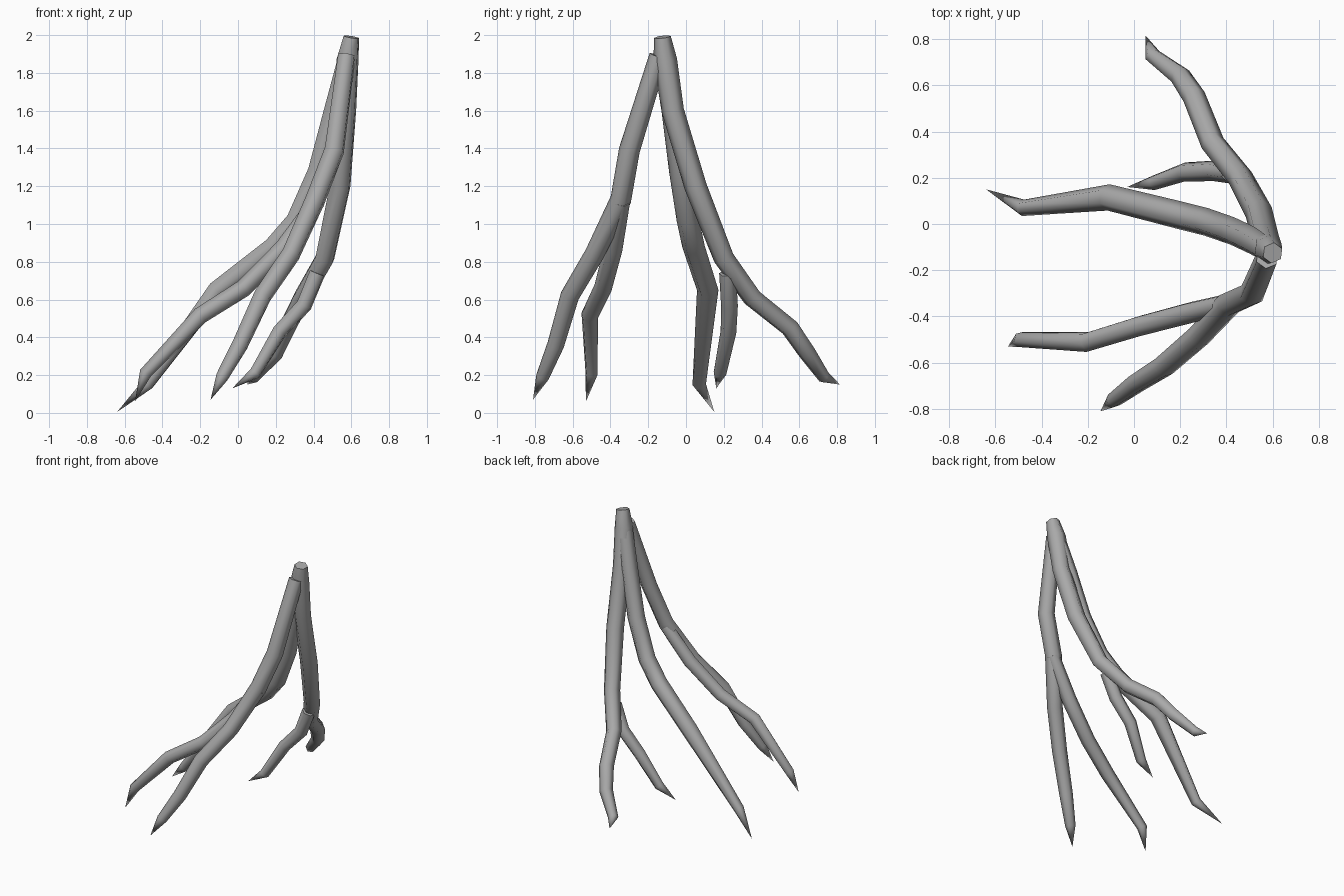
import bpy, bmesh, math
from mathutils import Vector

cube = bpy.data.objects.get("Cube")
if cube:
    bpy.data.objects.remove(cube)

SIDES = 6

bark = bpy.data.materials.new("grey bark")
bark.use_nodes = True
GREY = (0.4, 0.4, 0.4, 1)
bark.diffuse_color = GREY
bark.node_tree.nodes["Principled BSDF"].inputs["Base Color"].default_value = GREY


def root(name, path):
    """Sweep a tapering tube along (x, y, z, radius) points, ending in a spike."""
    pts = [Vector(p[:3]) for p in path]
    bm = bmesh.new()
    rings = []
    side = Vector((0.8, -0.6, 0))
    for i, p in enumerate(pts[:-1]):
        ahead = (pts[i + 1] - p).normalized()
        behind = (p - pts[i - 1]).normalized() if i else ahead
        axis = (ahead + behind).normalized()
        side = (side - axis * side.dot(axis)).normalized()
        other = axis.cross(side)
        rings.append([bm.verts.new(p + path[i][3] * (
            side * math.cos(a) + other * math.sin(a)))
            for a in (math.tau * k / SIDES for k in range(SIDES))])
    tip = bm.verts.new(pts[-1])
    bm.faces.new(rings[0][::-1])
    for k in range(SIDES):
        n = (k + 1) % SIDES
        for low, high in zip(rings, rings[1:]):
            bm.faces.new((low[k], low[n], high[n], high[k]))
        bm.faces.new((rings[-1][k], rings[-1][n], tip))
    bmesh.ops.recalc_face_normals(bm, faces=bm.faces)
    mesh = bpy.data.meshes.new(name)
    bm.to_mesh(mesh)
    bm.free()
    mesh.materials.append(bark)
    obj = bpy.data.objects.new(name, mesh)
    bpy.context.collection.objects.link(obj)
    bpy.ops.object.select_all(action='DESELECT')
    obj.select_set(True)
    bpy.context.view_layer.objects.active = obj
    bpy.ops.object.shade_smooth_by_angle(angle=math.radians(72))


# Main stem, running into the back root
root("back_root", [
    (.6, -.125, 1.99, .045), (.58, -.11, 1.87, .063), (.57, -.07, 1.6, .06),
    (.54, .05, 1.2, .06), (.46, .2, .82, .055), (.34, .35, .61, .052),
    (.26, .55, .45, .05), (.2, .64, .32, .046), (.08, .73, .19, .035),
    (.05, .815, .15, 0)])

# Small fork of the back root
root("back_fork", [
    (.42, .22, .74, .045), (.35, .23, .57, .045), (.22, .225, .43, .042),
    (.09, .18, .21, .034), (-.03, .16, .13, 0)])

# Middle root
root("middle_root", [
    (.575, -.11, 1.86, .055), (.51, -.07, 1.6, .06), (.425, -.03, 1.28, .06),
    (.31, .01, 1.02, .06), (.19, .04, .88, .06), (-.11, .115, .65, .057),
    (-.48, .07, .15, .036), (-.64, .15, .005, 0)])

# Front root
root("front_root", [
    (.575, -.145, 1.89, .05), (.51, -.3, 1.39, .056), (.41, -.345, 1.13, .056),
    (.28, -.485, .84, .052), (.13, -.615, .62, .05), (.01, -.69, .36, .045),
    (-.085, -.76, .19, .035), (-.145, -.81, .07, 0)])

# Fork of the front root
root("front_fork", [
    (.42, -.34, 1.12, .045), (.24, -.385, .87, .05), (.03, -.44, .66, .048),
    (-.2, -.51, .515, .046), (-.49, -.5, .21, .034), (-.545, -.53, .06, 0)])
